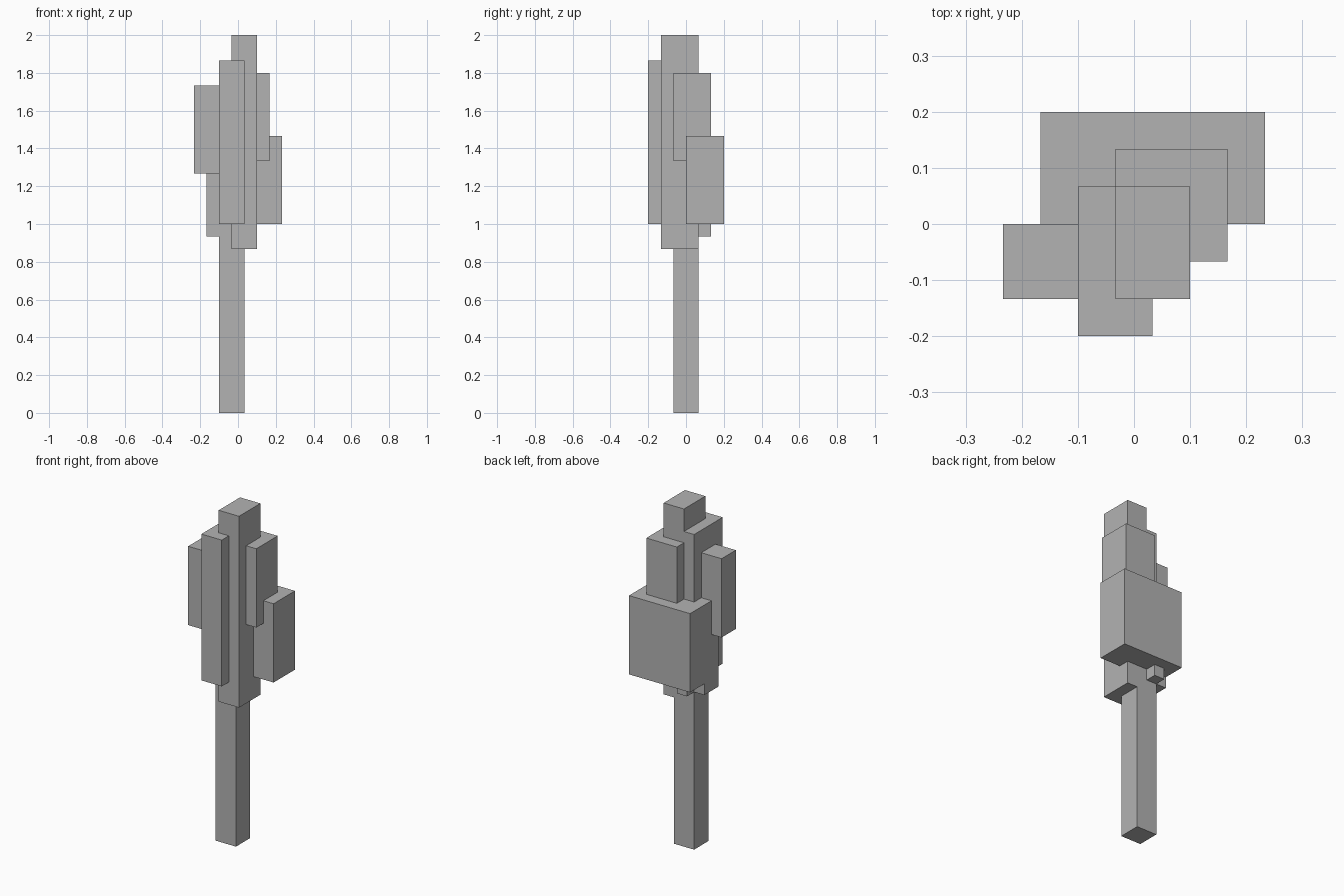
import bpy

cube = bpy.data.objects.get("Cube")
if cube:
    bpy.data.objects.remove(cube, do_unlink=True)

UNIT = 1 / 15  # every block sits on this lattice

grey = bpy.data.materials.new("plain grey")
grey.use_nodes = True
grey.diffuse_color = (0.45, 0.45, 0.45, 1)
shader = next(n for n in grey.node_tree.nodes if n.type == 'BSDF_PRINCIPLED')
shader.inputs["Base Color"].default_value = grey.diffuse_color
shader.inputs["Roughness"].default_value = 0.9


def block(name, x, y, z):
    """Box spanning the given (low, high) lattice ranges."""
    spans = (x, y, z)
    centre = [(lo + hi) / 2 * UNIT for lo, hi in spans]
    bpy.ops.mesh.primitive_cube_add(size=1, location=centre)
    obj = bpy.context.object
    obj.name = name
    obj.scale = [(hi - lo) * UNIT for lo, hi in spans]
    bpy.ops.object.transform_apply(location=False, rotation=False, scale=True)
    obj.data.materials.append(grey)
    return obj


# Trunk
block("trunk", (-1.5, 0.5), (-1, 1), (0, 15))

# Tall core and the block in front of it
block("foliage_core", (-0.5, 1.5), (-2, 1), (13, 30))
block("foliage_front", (-1.5, 0.5), (-3, 1), (15, 28))

# Side and back blocks
block("foliage_right", (-3.5, -1.5), (-2, 0), (19, 26))
block("foliage_left", (-0.5, 2.5), (-1, 2), (20, 27))
block("foliage_back", (-2.5, 3.5), (0, 3), (15, 22))

# Low blocks peeking out beneath the foliage
block("lower_right", (-2.5, -1.5), (-1, 1), (14, 21))
block("lower_back", (-1.5, -0.5), (1, 2), (14, 21))
